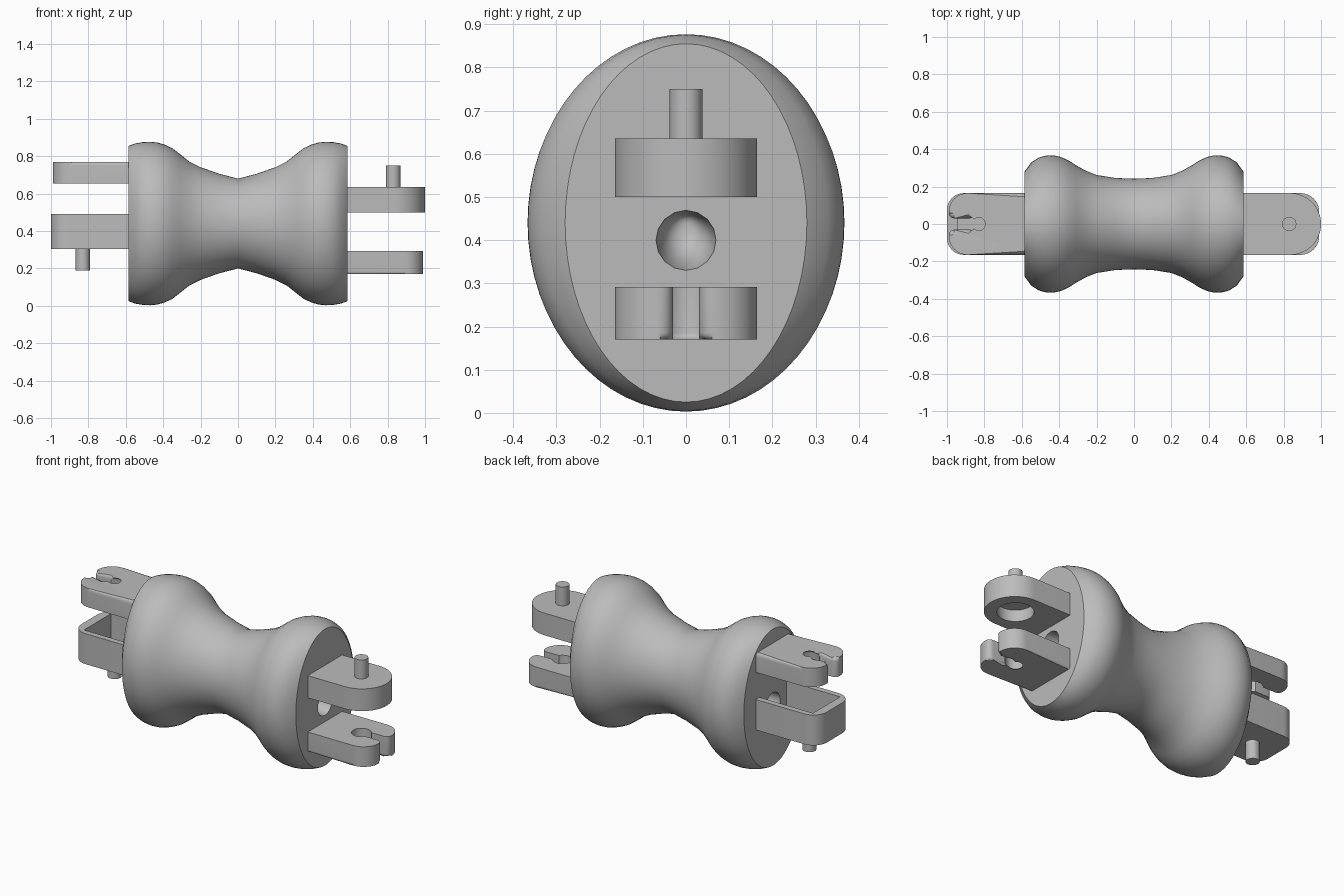
import bpy, bmesh, math
from mathutils import Vector

cube = bpy.data.objects.get("Cube")
if cube:
    bpy.data.objects.remove(cube, do_unlink=True)

grey = bpy.data.materials.new("plain grey")
grey.use_nodes = True
grey.diffuse_color = (0.5, 0.5, 0.5, 1)
grey.node_tree.nodes["Principled BSDF"].inputs["Base Color"].default_value = (0.5, 0.5, 0.5, 1)

MID = 0.44      # height of the body axis
EYE = 0.83      # distance of pins and keyholes from the middle


def finish(name, bm):
    bmesh.ops.recalc_face_normals(bm, faces=bm.faces)
    mesh = bpy.data.meshes.new(name)
    bm.to_mesh(mesh)
    bm.free()
    obj = bpy.data.objects.new(name, mesh)
    bpy.context.collection.objects.link(obj)
    mesh.materials.append(grey)
    return obj


def smooth(obj, angle=35):
    bpy.ops.object.select_all(action='DESELECT')
    obj.select_set(True)
    bpy.context.view_layer.objects.active = obj
    bpy.ops.object.shade_smooth_by_angle(angle=math.radians(angle))


def arc(cx, cy, r, a0, a1, n=10):
    angles = [math.radians(a0 + (a1 - a0) * i / n) for i in range(n + 1)]
    return [(cx + r * math.cos(a), cy + r * math.sin(a)) for a in angles]


def plate(name, half, side, z0, z1, round_cap=None, radius=0.025):
    """Extrude a half outline mirrored in y, pointing to one side."""
    outline = half + [(x, -y) for x, y in reversed(half) if abs(y) > 1e-5]
    bm = bmesh.new()
    low = [bm.verts.new((side * x, y, z0)) for x, y in outline]
    high = [bm.verts.new((side * x, y, z1)) for x, y in outline]
    n = len(outline)
    bm.faces.new(low)
    bm.faces.new(high)
    for i in range(n):
        j = (i + 1) % n
        bm.faces.new((low[i], low[j], high[j], high[i]))
    if round_cap:
        cap = low if round_cap == "low" else high
        edges = [bm.edges.get((cap[i], cap[i + 1])) for i in range(n - 1)]
        bmesh.ops.bevel(bm, geom=edges, offset=radius, segments=4, profile=0.5,
                        affect='EDGES', clamp_overlap=True)
    return finish(name, bm)


def cylinder(name, x, r, z0, z1, sides=32):
    bm = bmesh.new()
    bmesh.ops.create_cone(bm, cap_ends=True, segments=sides, radius1=r, radius2=r, depth=z1 - z0)
    bmesh.ops.translate(bm, verts=bm.verts, vec=(x, 0, (z0 + z1) / 2))
    return finish(name, bm)


def cut(obj, cutter):
    cutter.hide_render = True
    mod = obj.modifiers.new("cut", 'BOOLEAN')
    mod.operation = 'DIFFERENCE'
    mod.solver = 'EXACT'
    mod.object = cutter
    bpy.context.view_layer.objects.active = obj
    bpy.ops.object.modifier_apply(modifier=mod.name)
    bpy.data.objects.remove(cutter, do_unlink=True)


# Waisted body: elliptical rings of (x, half depth, half height)
rings = [(0, .242, .24), (.1, .246, .266), (.2, .262, .301), (.26, .286, .331),
         (.31, .314, .371), (.35, .340, .402), (.39, .358, .421), (.43, .367, .433),
         (.47, .366, .437), (.51, .355, .435), (.55, .329, .428), (.585, .28, .415)]
rings = [(-x, w, h) for x, w, h in reversed(rings[1:])] + rings
SIDES = 64
bm = bmesh.new()
loops = []
for x, w, h in rings:
    turns = [2 * math.pi * i / SIDES for i in range(SIDES)]
    loops.append([bm.verts.new((x, w * math.cos(t), MID + h * math.sin(t))) for t in turns])
for a, b in zip(loops, loops[1:]):
    for i in range(SIDES):
        j = (i + 1) % SIDES
        bm.faces.new((a[i], a[j], b[j], b[i]))
bm.faces.new(loops[0])
bm.faces.new(loops[-1])
body = finish("body", bm)

# Tapering sockets in both body ends
for side in (1, -1):
    bm = bmesh.new()
    rim = []
    for i in range(16):
        t = 2 * math.pi * i / 16
        rim.append(bm.verts.new((side * 0.62, 0.074 * math.cos(t), 0.397 + 0.074 * math.sin(t))))
    tip = bm.verts.new((side * 0.05, 0, MID))
    bm.faces.new(rim)
    for i in range(16):
        bm.faces.new((rim[i], rim[(i + 1) % 16], tip))
    cut(body, finish("socket_cutter", bm))
smooth(body)

# Keyhole tabs: rounded corners, slot mouth and round eye
slot = math.degrees(math.asin(0.03 / 0.055))
keyhole = ([(0.57, 0.165)] + arc(.89, .065, .1, 90, 0) + arc(.96, .06, .03, 0, -90, 6)
           + arc(EYE, 0, .055, slot, 180, 12))
smooth(plate("left_keyhole_tab", keyhole, 1, 0.17, 0.292, "low"))
smooth(plate("right_keyhole_tab", keyhole, -1, 0.655, 0.77, "high"))

# Left pin tab: round end, shallow recess underneath
pin_tab = plate("left_pin_tab", [(0.57, .165)] + arc(.835, 0, .165, 90, 0, 16), 1, 0.50, 0.635)
cut(pin_tab, cylinder("recess_cutter", EYE, 0.1, 0.45, 0.57))
smooth(pin_tab)
smooth(cylinder("left_pin", EYE, 0.038, 0.60, 0.75))

# Right pin box: open pocket on top, pin underneath
pin_box = plate("right_pin_box", [(0.57, .165)] + arc(.91, .075, .09, 90, 0), -1, 0.305, 0.49)
cut(pin_box, plate("pocket_cutter", [(0.55, .13), (.945, .13)], -1, 0.34, 0.55))
smooth(pin_box)
smooth(cylinder("right_pin", -EYE, 0.038, 0.19, 0.32))
